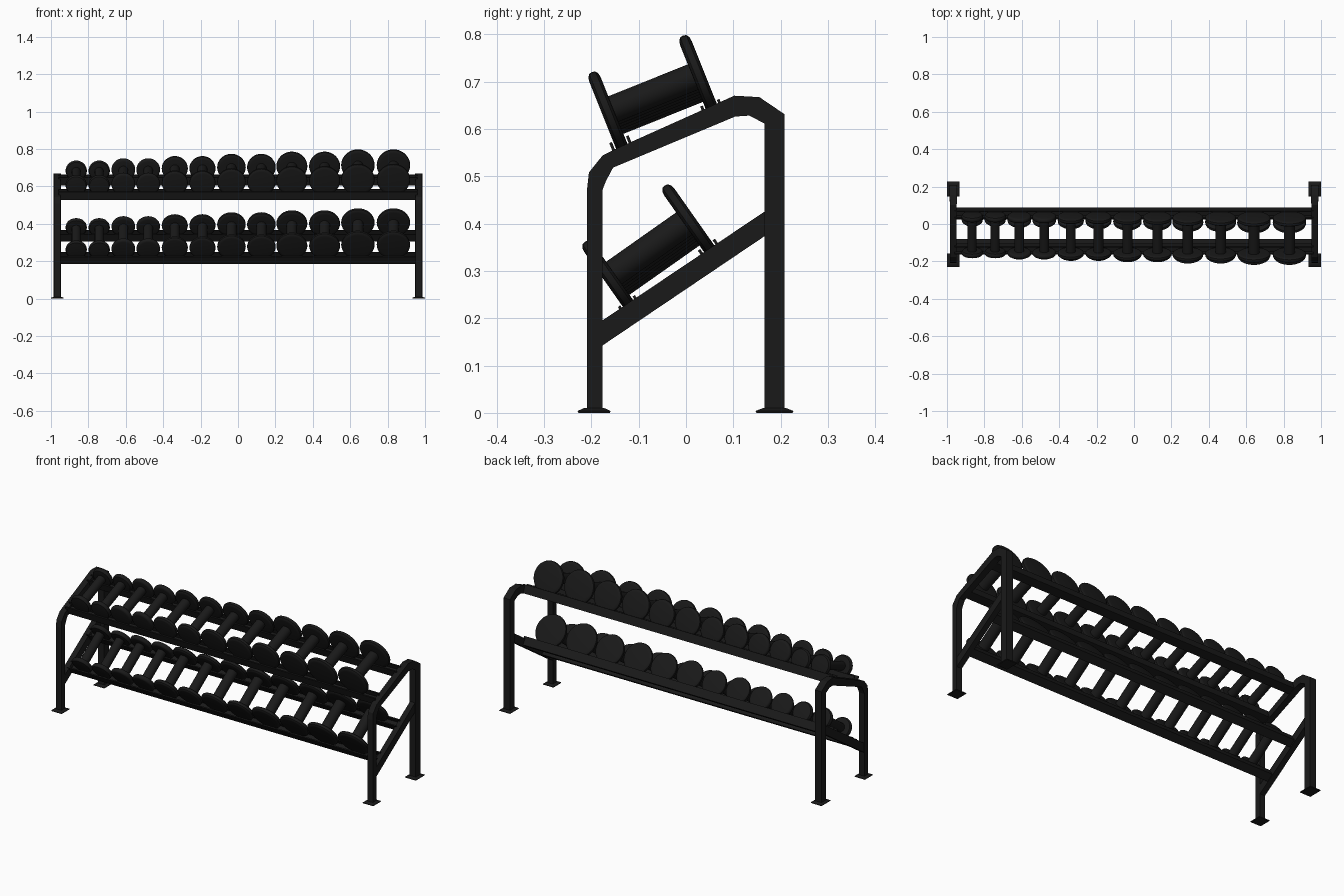
import bpy, bmesh, math
from mathutils import Vector

if "Cube" in bpy.data.objects:
    bpy.data.objects.remove(bpy.data.objects["Cube"])

black = bpy.data.materials.new("black_steel")
black.diffuse_color = (0.01, 0.01, 0.01, 1)
black.use_nodes = True
black.node_tree.nodes["Principled BSDF"].inputs["Base Color"].default_value = black.diffuse_color


def finish(name, bm, smooth=False):
    bmesh.ops.recalc_face_normals(bm, faces=bm.faces)
    me = bpy.data.meshes.new(name)
    bm.to_mesh(me)
    bm.free()
    me.materials.append(black)
    ob = bpy.data.objects.new(name, me)
    bpy.context.collection.objects.link(ob)
    if smooth:
        bpy.ops.object.select_all(action='DESELECT')
        ob.select_set(True)
        bpy.context.view_layer.objects.active = ob
        bpy.ops.object.shade_smooth_by_angle(angle=math.radians(35))
    return ob


def loft(name, rings, smooth=False):
    """Skin a row of equal-length point rings and cap both ends."""
    bm = bmesh.new()
    vs = [[bm.verts.new(p) for p in r] for r in rings]
    n = len(vs[0])
    for a, b in zip(vs, vs[1:]):
        for i in range(n):
            j = (i + 1) % n
            bm.faces.new((a[i], a[j], b[j], b[i]))
    bm.faces.new(vs[0])
    bm.faces.new(vs[-1])
    return finish(name, bm, smooth)


def tube(name, cx, sections):
    """Rectangular tube; each section is (y, z outer, y, z inner, half width)."""
    loft(name, [[(cx - w, yo, zo), (cx + w, yo, zo), (cx + w, yi, zi), (cx - w, yi, zi)]
                for yo, zo, yi, zi, w in sections])


def foot(name, cx, cy, hx, hy):
    """Low square foot plate with a sloped top."""
    rings = []
    for z, k in ((0, 0.95), (0.004, 1), (0.010, 0.62)):
        rings.append([(cx + sx * hx * k, cy + sy * hy * k, z)
                      for sx, sy in ((-1, -1), (1, -1), (1, 1), (-1, 1))])
    loft(name, rings)


# End frames: bent tube, lower brace and feet
FRAME = [(-0.209, 0.005, -0.176, 0.005, 0.0165),
         (-0.209, 0.472, -0.176, 0.472, 0.0165),
         (-0.205, 0.508, -0.169, 0.490, 0.0165),
         (-0.176, 0.544, -0.154, 0.518, 0.0165),
         (-0.150, 0.557, -0.140, 0.524, 0.0165),
         (0.102, 0.670, 0.104, 0.626, 0.018),
         (0.155, 0.667, 0.134, 0.628, 0.020),
         (0.208, 0.631, 0.166, 0.611, 0.020),
         (0.208, 0.005, 0.166, 0.005, 0.020)]
for side, s in (("left", -1), ("right", 1)):
    cx = s * 0.966
    tube(side + "_end_frame", cx, FRAME)
    tube(side + "_lower_brace", cx, [(-0.18, 0.193, -0.18, 0.140, 0.0155),
                                     (0.17, 0.428, 0.17, 0.376, 0.0155)])
    foot(side + "_front_foot", cx, -0.194, 0.033, 0.035)
    foot(side + "_back_foot", cx, 0.187, 0.034, 0.040)

# Shelves: (name, front contact point, back contact point) in y, z
SHELVES = [("upper", Vector((0, -0.132, 0.554)), Vector((0, 0.060, 0.631))),
           ("lower", Vector((0, -0.111, 0.215)), Vector((0, 0.058, 0.334)))]
# Channel cross-section (along slope, away from slope)
CHANNEL = [(-0.022, -0.020), (0.022, -0.020), (0.022, 0.026), (0.016, 0.026),
           (0.016, -0.002), (-0.016, -0.002), (-0.016, 0.026), (-0.022, 0.026)]
# Dumbbell positions along x, one size per pair
XS = [-0.865, -0.742, -0.613, -0.480, -0.338, -0.190,
      -0.035, 0.125, 0.288, 0.463, 0.641, 0.831]
SEG = 32

for shelf, front, back in SHELVES:
    axis = (back - front).normalized()
    up = Vector((0, -axis.z, axis.y))
    for place, p in (("front", front), ("back", back)):
        loft(f"{shelf}_{place}_rail",
             [[p + axis * u + up * v + Vector((x, 0, 0)) for u, v in CHANNEL]
              for x in (-0.960, 0.960)])

    half = (back - front).length / 2
    mid = (front + back) / 2
    for i, x in enumerate(XS):
        r = 0.057 + 0.0065 * (i // 2)
        g = 0.024 + 0.001 * (i // 2)
        # Half profile from outer face to grip, then mirrored
        prof = [(half + 0.013, r * 0.80), (half + 0.0115, r * 0.91),
                (half + 0.007, r * 0.98), (half, r), (half - 0.007, r * 0.98),
                (half - 0.0115, r * 0.91), (half - 0.013, r * 0.80),
                (half - 0.013, g)]
        prof += [(-a, q) for a, q in reversed(prof)]
        c = mid + up * r + Vector((x, 0, 0))
        rings = []
        for a, q in prof:
            rings.append([c + axis * a + up * (q * math.cos(t)) + Vector((q * math.sin(t), 0, 0))
                          for t in (2 * math.pi * k / SEG for k in range(SEG))])
        loft(f"{shelf}_dumbbell_{i + 1}", rings, True)
